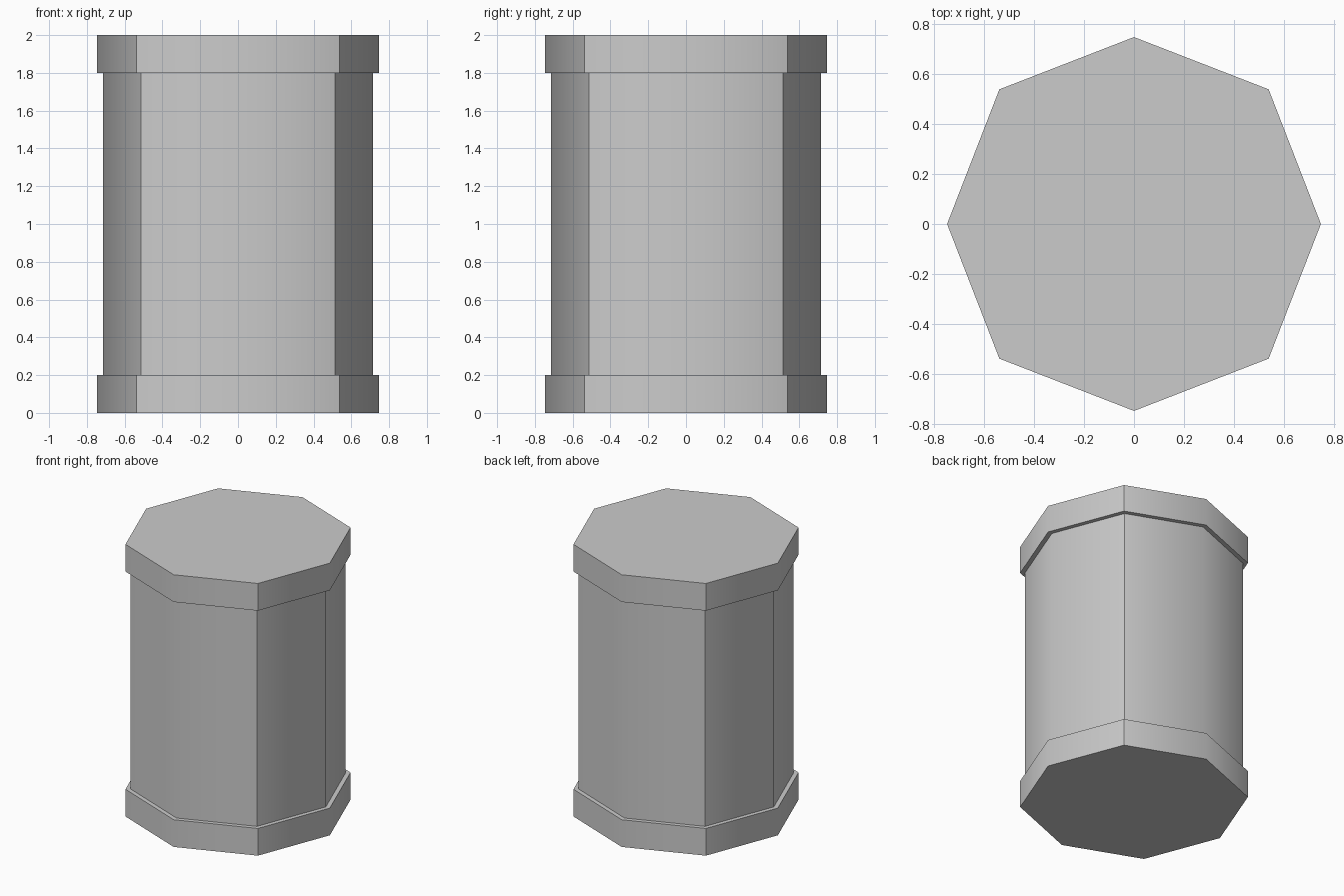
import bpy, bmesh, math

if "Cube" in bpy.data.objects:
    bpy.data.objects.remove(bpy.data.objects["Cube"])

AXIS_R, DIAG_R = 0.747, 0.761   # slightly uneven octagon
BODY = 0.956                    # body size relative to the end bands

# (height, scale) outline from bottom to top: band, body, band
outline = [(0, 1), (0.2, 1), (0.2, BODY), (1.8, BODY), (1.8, 1), (2, 1)]


def ring(bm, z, scale):
    verts = []
    for i in range(8):
        r = (DIAG_R if i % 2 else AXIS_R) * scale
        a = math.radians(45 * i)
        verts.append(bm.verts.new((r * math.cos(a), r * math.sin(a), z)))
    return verts


# Octagonal drum with raised end bands
bm = bmesh.new()
rings = [ring(bm, z, s) for z, s in outline]
for low, high in zip(rings, rings[1:]):
    for i in range(8):
        j = (i + 1) % 8
        bm.faces.new((low[i], low[j], high[j], high[i]))

# Closed ends
bm.faces.new(rings[0][::-1])
bm.faces.new(rings[-1])
bmesh.ops.recalc_face_normals(bm, faces=bm.faces[:])

mesh = bpy.data.meshes.new("banded_drum")
bm.to_mesh(mesh)
bm.free()
drum = bpy.data.objects.new("banded_drum", mesh)
bpy.context.collection.objects.link(drum)

# Smooth across the on-axis corners, sharp at the diagonal ones
bpy.context.view_layer.objects.active = drum
drum.select_set(True)
bpy.ops.object.shade_smooth_by_angle(angle=math.radians(45))
